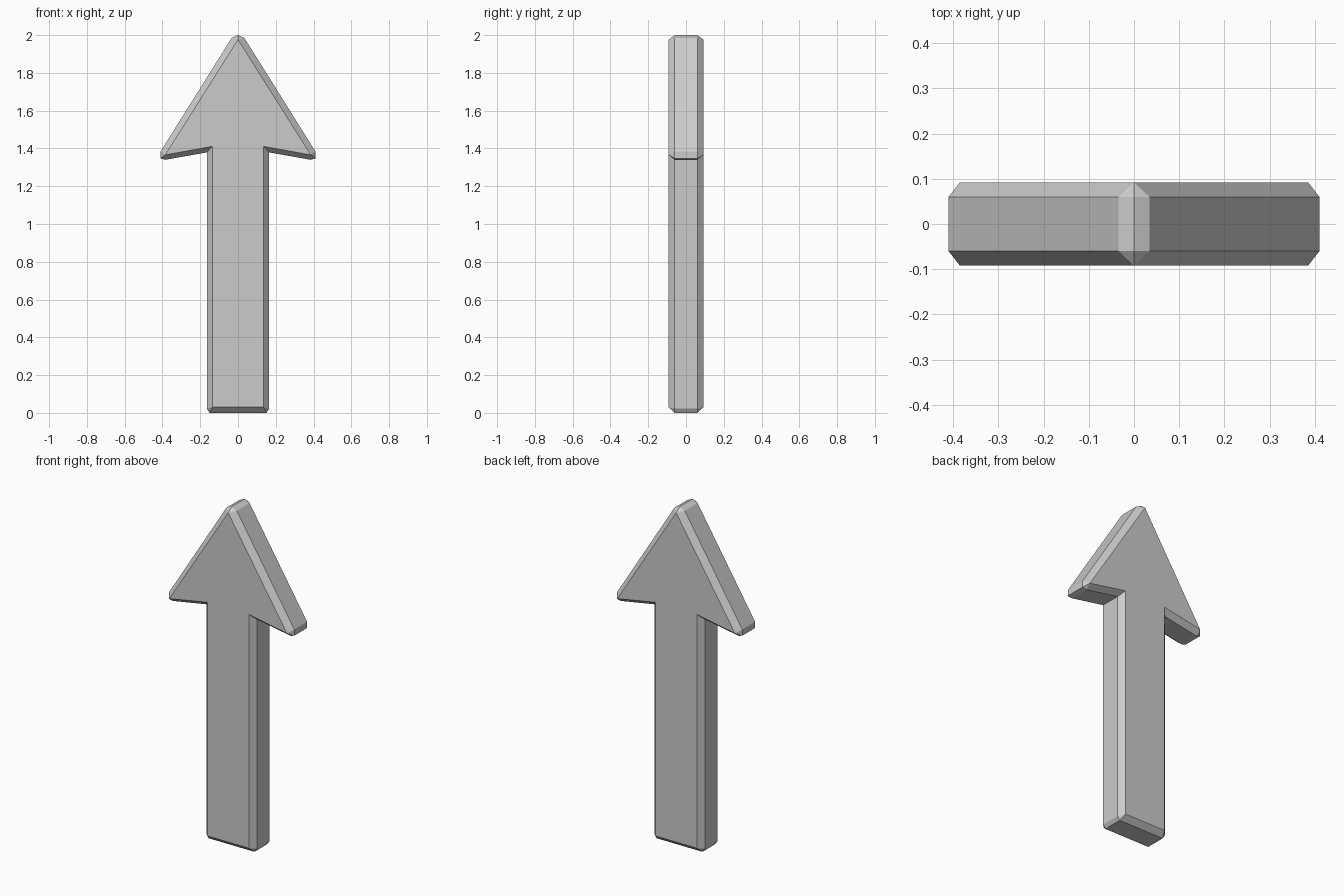
import bpy, bmesh

if "Cube" in bpy.data.objects:
    bpy.data.objects.remove(bpy.data.objects["Cube"])

RIM_Y, FACE_Y = 0.06, 0.092

# Right half of the arrow: (rim point, matching point on the flat face), tip to base
half = [
    ((0.0, 2.0), (0.0, 1.976)),
    ((0.034, 1.985), (0.0, 1.976)),
    ((0.41, 1.384), (0.385, 1.366)),
    ((0.41, 1.347), (0.385, 1.366)),
    ((0.385, 1.34), (0.385, 1.366)),
    ((0.165, 1.379), (0.136, 1.411)),
    ((0.165, 0.022), (0.136, 0.03)),
    ((0.15, 0.0), (0.136, 0.03)),
]


def flip(p):
    return (-p[0], p[1])


# Mirror the half outline into a closed loop
loop = half + [(flip(a), flip(b)) for a, b in reversed(half[1:])]
rim = [a for a, b in loop]
face = [b for a, b in loop]

bm = bmesh.new()


def ring(points, y):
    return [bm.verts.new((x, y, z)) for x, z in points]


# Four rings across the thickness: face, rim, rim, face
rings = [ring(face, -FACE_Y), ring(rim, -RIM_Y), ring(rim, RIM_Y), ring(face, FACE_Y)]
n = len(loop)
for r0, r1 in zip(rings, rings[1:]):
    for i in range(n):
        j = (i + 1) % n
        bm.faces.new((r0[i], r0[j], r1[j], r1[i]))

# Collapse the shared corners, then close the front and back
bmesh.ops.remove_doubles(bm, verts=bm.verts, dist=0.0005)
border = [e for e in bm.edges if e.is_boundary]
bmesh.ops.holes_fill(bm, edges=border, sides=0)
bmesh.ops.recalc_face_normals(bm, faces=bm.faces)

mesh = bpy.data.meshes.new("arrow")
bm.to_mesh(mesh)
bm.free()
arrow = bpy.data.objects.new("arrow", mesh)
bpy.context.collection.objects.link(arrow)
